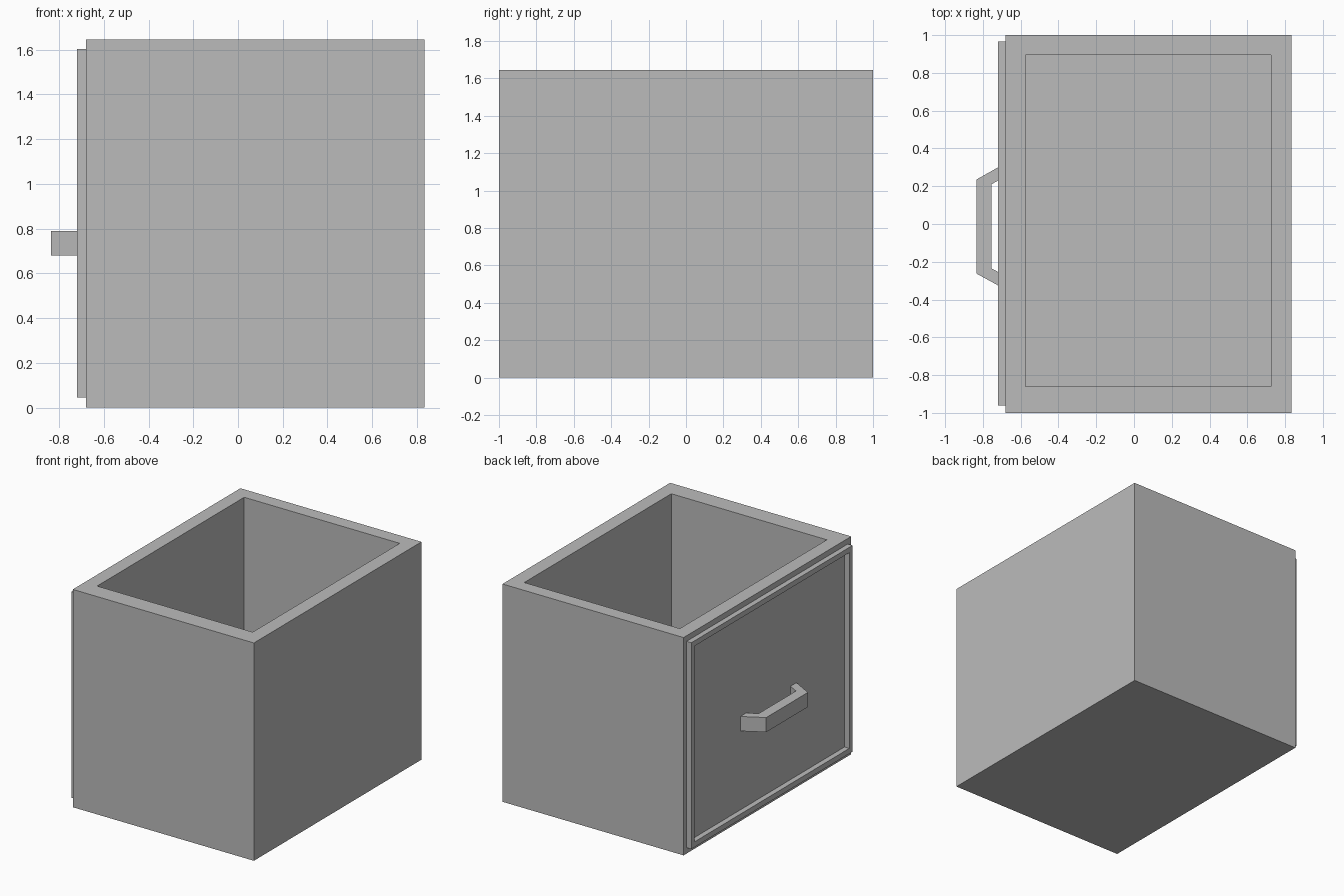
import bpy
import bmesh

cube = bpy.data.objects.get("Cube")
if cube:
    bpy.data.objects.remove(cube, do_unlink=True)

grey = bpy.data.materials.new("plain_grey")
grey.use_nodes = True
colour = (0.5, 0.5, 0.5, 1)
grey.diffuse_color = colour
grey.node_tree.nodes["Principled BSDF"].inputs["Base Color"].default_value = colour


def finish(name, bm):
    """Turn a bmesh into a named, coloured object."""
    bmesh.ops.recalc_face_normals(bm, faces=bm.faces)
    mesh = bpy.data.meshes.new(name)
    bm.to_mesh(mesh)
    bm.free()
    mesh.materials.append(grey)
    obj = bpy.data.objects.new(name, mesh)
    bpy.context.collection.objects.link(obj)
    return obj


def rectangle(a0, a1, b0, b1):
    return [(a0, b0), (a1, b0), (a1, b1), (a0, b1)]


def bridge(bm, a, b):
    """Join two matching closed loops with quads."""
    n = len(a)
    for i in range(n):
        j = (i + 1) % n
        bm.faces.new((a[i], a[j], b[j], b[i]))


# Drawer box: outer wall, rim, inner wall and floor from stacked loops
BACK, FRONT, HEIGHT, FLOOR = 0.833, -0.68, 1.645, 0.1
outer = rectangle(FRONT, BACK, -1, 1)
inner = rectangle(-0.575, 0.725, -0.86, 0.895)
bm = bmesh.new()
loops = [[bm.verts.new((x, y, z)) for x, y in shape]
         for shape, z in ((outer, 0), (outer, HEIGHT), (inner, HEIGHT), (inner, FLOOR))]
for low, high in zip(loops, loops[1:]):
    bridge(bm, low, high)
bm.faces.new(loops[0])
bm.faces.new(loops[-1])
finish("drawer_box", bm)

# Raised border around the drawer front
FACE, WIDTH = -0.72, 0.04
edge = rectangle(-0.96, 0.965, 0.045, 1.603)
hole = rectangle(-0.96 + WIDTH, 0.965 - WIDTH, 0.045 + WIDTH, 1.603 - WIDTH)
bm = bmesh.new()
loops = [[bm.verts.new((x, y, z)) for y, z in shape]
         for shape, x in ((edge, FRONT), (edge, FACE), (hole, FACE), (hole, FRONT))]
for i in range(4):
    bridge(bm, loops[i], loops[(i + 1) % 4])
finish("front_border", bm)

# Angular pull handle: bracket profile seen from above, extruded upward
outside = [(FRONT, 0.322), (-0.835, 0.235), (-0.835, -0.262), (FRONT, -0.347)]
inside = [(FRONT, 0.253), (-0.755, 0.21), (-0.755, -0.235), (FRONT, -0.275)]
bm = bmesh.new()
rows = [[bm.verts.new((x, y, z)) for x, y in side]
        for side, z in ((outside, 0.68), (outside, 0.79), (inside, 0.79), (inside, 0.68))]
for k in range(4):
    a, b = rows[k], rows[(k + 1) % 4]
    for i in range(3):
        bm.faces.new((a[i], a[i + 1], b[i + 1], b[i]))
for end in (0, 3):
    bm.faces.new([row[end] for row in rows])
finish("pull_handle", bm)
